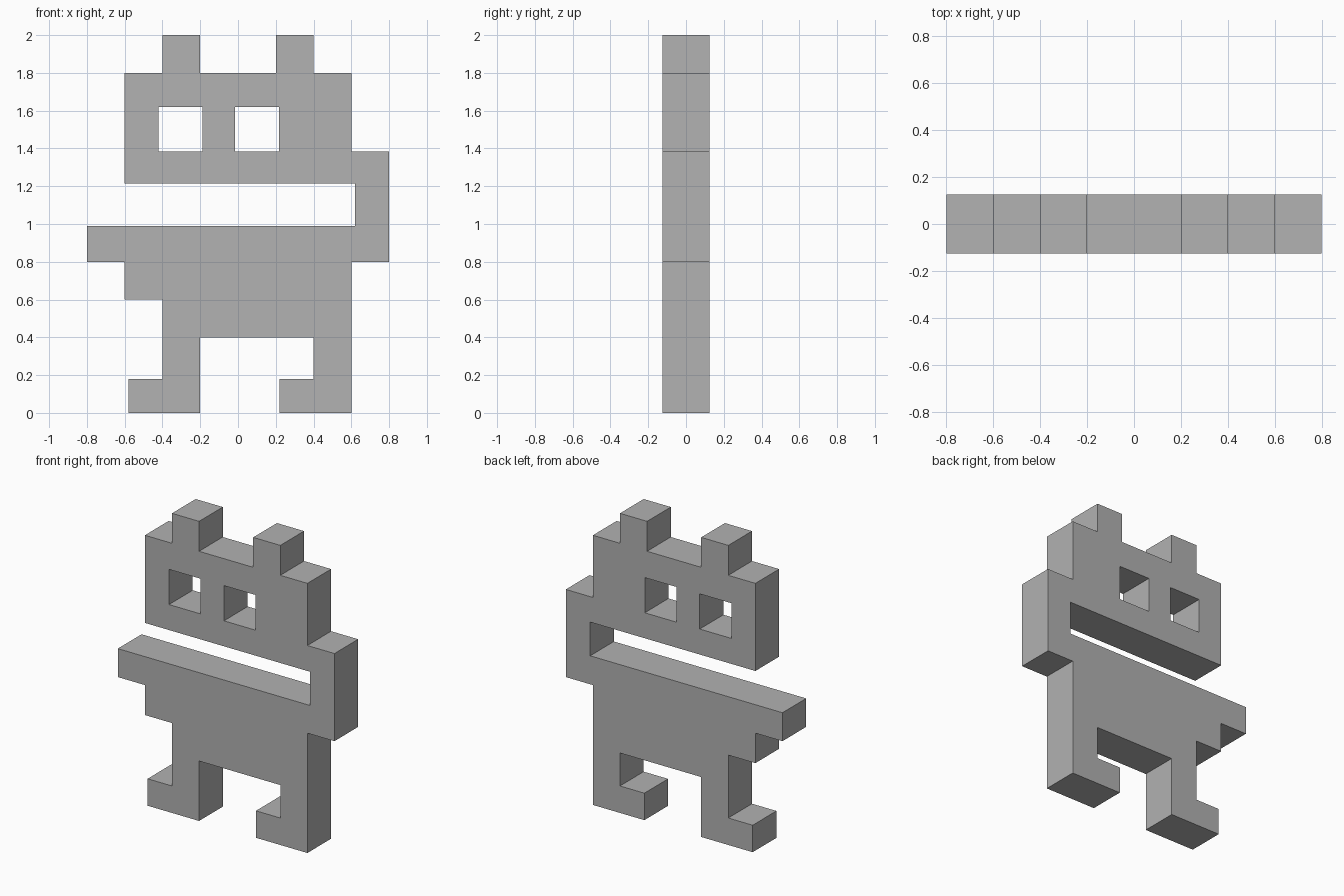
import bpy
import bmesh
from math import radians
from mathutils import Matrix

if "Cube" in bpy.data.objects:
    bpy.data.objects.remove(bpy.data.objects["Cube"], do_unlink=True)

THICKNESS = 0.25

grey = bpy.data.materials.new("plain grey")
grey.use_nodes = True
colour = (0.445, 0.445, 0.445, 1)
grey.diffuse_color = colour
grey.node_tree.nodes["Principled BSDF"].inputs["Base Color"].default_value = colour


def stepped(x, z, moves):
    """Outline of right-angled steps: pairs of (new x, new z), x first."""
    points = [(x, z)]
    for new_x, new_z in moves:
        points.append((new_x, z))
        points.append((new_x, new_z))
        x, z = new_x, new_z
    return points


def square(left, right, low, high):
    return [(left, low), (right, low), (right, high), (left, high)]


def plate(name, outlines):
    """Closed outlines filled (inner ones are holes) and given thickness."""
    curve = bpy.data.curves.new(name, "CURVE")
    curve.dimensions = "2D"
    curve.fill_mode = "BOTH"
    curve.extrude = THICKNESS / 2
    for points in outlines:
        spline = curve.splines.new("POLY")
        spline.points.add(len(points) - 1)
        for point, (x, z) in zip(spline.points, points):
            point.co = (x, z, 0, 1)
        spline.use_cyclic_u = True
        spline.use_smooth = False
    helper = bpy.data.objects.new(name + " outline", curve)
    bpy.context.collection.objects.link(helper)
    graph = bpy.context.evaluated_depsgraph_get()
    mesh = bpy.data.meshes.new_from_object(helper.evaluated_get(graph))
    bpy.data.objects.remove(helper)
    bpy.data.curves.remove(curve)

    # Weld the caps to the sides and stand the plate upright
    bm = bmesh.new()
    bm.from_mesh(mesh)
    bmesh.ops.remove_doubles(bm, verts=bm.verts, dist=0.0005)
    bmesh.ops.recalc_face_normals(bm, faces=bm.faces)
    bm.transform(Matrix.Rotation(radians(90), 4, "X"))
    for face in bm.faces:
        face.smooth = False
        face.material_index = 0
    bm.to_mesh(mesh)
    bm.free()
    mesh.name = name
    mesh.materials.clear()
    mesh.materials.append(grey)
    obj = bpy.data.objects.new(name, mesh)
    bpy.context.collection.objects.link(obj)
    return obj


# Whole silhouette, starting under the right foot and going anticlockwise
body = stepped(-0.58, 0, [
    (-0.2, 0.4),                # right leg, inner side
    (0.4, 0.18),                # belly and left leg
    (0.22, 0),                  # left foot
    (0.6, 0.8),                 # left leg, outer side
    (0.8, 1.385),               # jaw hinge
    (0.6, 1.8),                 # side of head
    (0.4, 2), (0.2, 1.8),       # left ear
    (-0.2, 2), (-0.4, 1.8),     # right ear
    (-0.6, 1.215),              # other side of head
    (0.62, 0.99),               # open mouth
    (-0.8, 0.8),                # lower jaw
    (-0.6, 0.6),                # step under jaw
    (-0.4, 0.18),               # right leg, outer side
])
body.append((-0.58, 0.18))      # right foot

# Eye holes go straight through
eyes = [square(left, left + 0.233, 1.385, 1.62) for left in (-0.422, -0.016)]

plate("creature_body", [body] + eyes)
